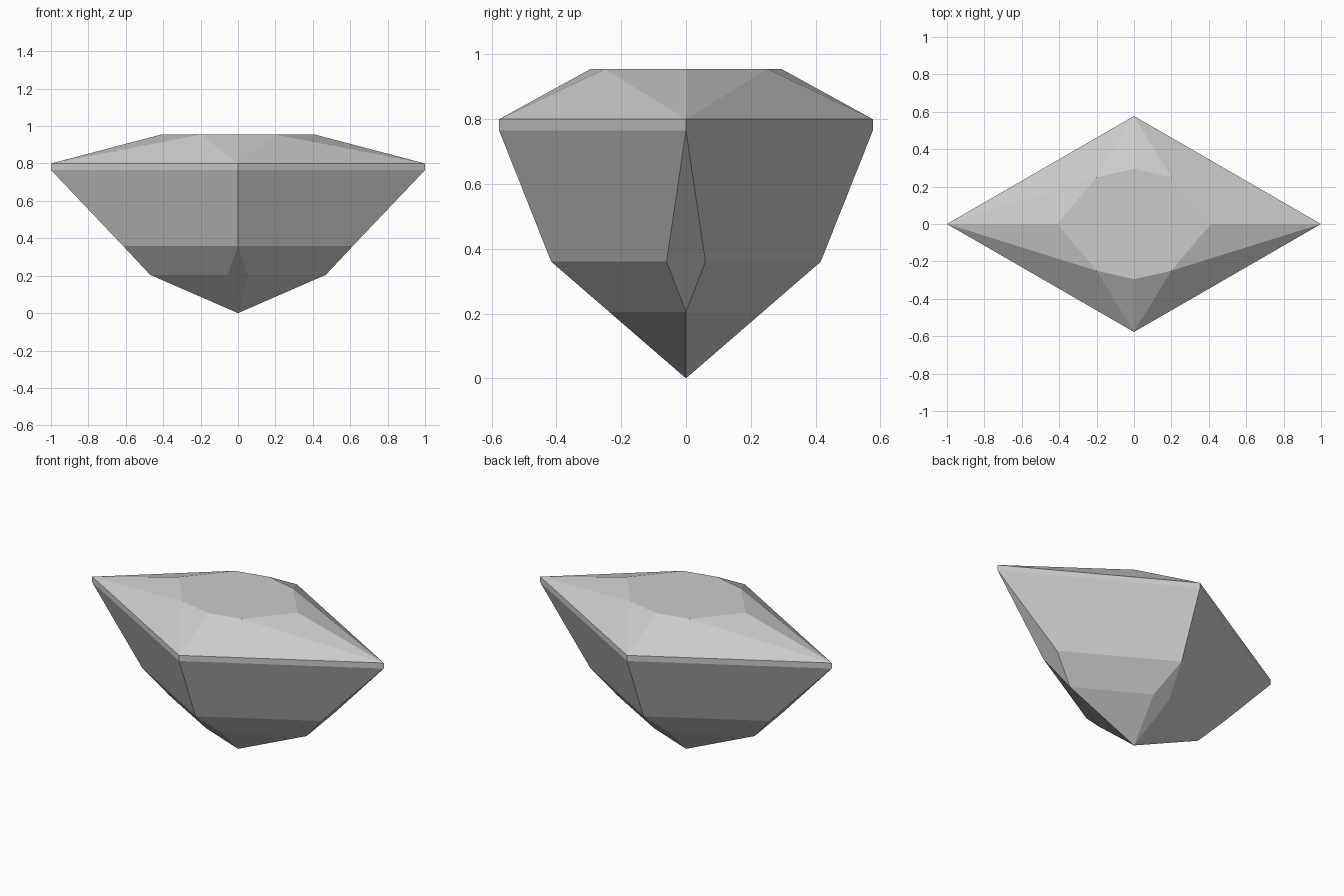
import bpy
import bmesh

cube = bpy.data.objects.get("Cube")
if cube:
    bpy.data.objects.remove(cube, do_unlink=True)

# Single stone colour
stone = bpy.data.materials.new("pale_grey_stone")
stone.use_nodes = True
colour = (0.6, 0.6, 0.6, 1)
stone.diffuse_color = colour
stone.node_tree.nodes["Principled BSDF"].inputs["Base Color"].default_value = colour

# Corner points of one quarter of the cut gem
points = {
    "table_centre": (0, 0, 0.955),
    "table_end": (0.41, 0, 0.955),
    "table_mid": (0.2, 0.25, 0.955),
    "table_side": (0, 0.295, 0.955),
    "girdle_end": (1, 0, 0.8),
    "girdle_side": (0, 0.577, 0.8),
    "base_end": (1, 0, 0.765),
    "base_side": (0, 0.577, 0.765),
    "waist_end": (0.615, 0.06, 0.36),
    "waist_mid": (0.615, 0, 0.36),
    "waist_side": (0, 0.416, 0.36),
    "low_end": (0.47, 0, 0.205),
    "low_side": (0.055, 0.237, 0.205),
    "tip": (0, 0, 0),
}

# Facets of the quarter, from the table down to the tip
facets = [
    "table_centre table_end table_mid table_side",
    "table_end girdle_end table_mid",
    "table_mid girdle_end girdle_side",
    "table_side table_mid girdle_side",
    "girdle_end base_end base_side girdle_side",
    "base_end waist_end waist_side base_side",
    "base_end waist_mid waist_end",
    "waist_mid low_end waist_end",
    "waist_end low_end low_side waist_side",
    "low_end tip low_side",
    "waist_side low_side tip",
]

bm = bmesh.new()
verts = {name: bm.verts.new(co) for name, co in points.items()}
for facet in facets:
    bm.faces.new([verts[name] for name in facet.split()])
bm.normal_update()

mesh = bpy.data.meshes.new("gem")
bm.to_mesh(mesh)
bm.free()
mesh.materials.append(stone)
gem = bpy.data.objects.new("gem", mesh)
bpy.context.collection.objects.link(gem)

# Mirror the quarter to all four sides
mirror = gem.modifiers.new("four_sides", "MIRROR")
mirror.use_axis = (True, True, False)
mirror.use_clip = True
